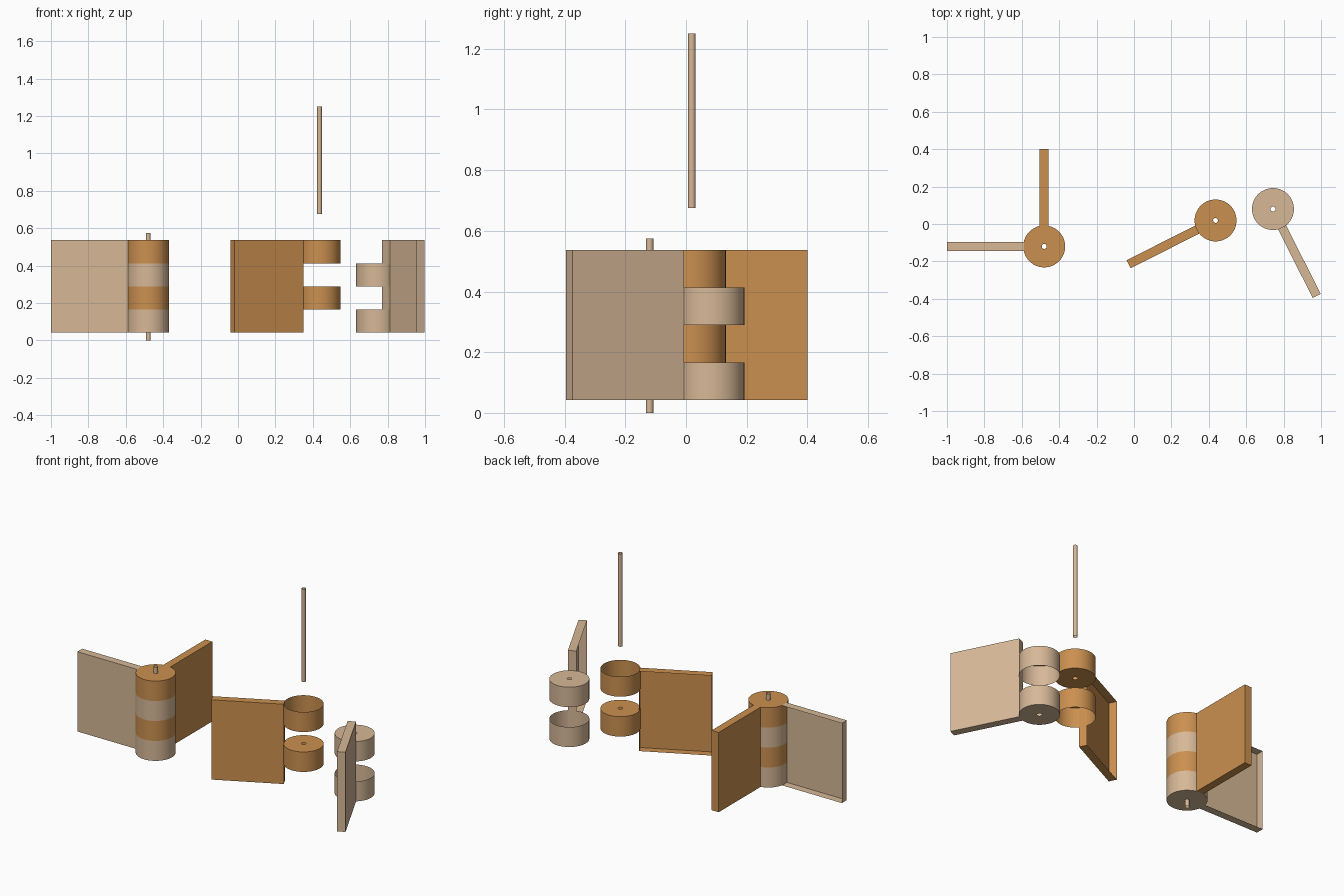
import bpy
import bmesh
from math import radians
from mathutils import Matrix, Vector

cube = bpy.data.objects.get("Cube")
if cube:
    bpy.data.objects.remove(cube, do_unlink=True)


def material(name, rgb):
    mat = bpy.data.materials.new(name)
    mat.use_nodes = True
    mat.diffuse_color = (*rgb, 1)
    mat.node_tree.nodes["Principled BSDF"].inputs["Base Color"].default_value = (*rgb, 1)
    return mat


PALE = material("pale wood", (0.68, 0.48, 0.31))
BROWN = material("golden brown wood", (0.60, 0.28, 0.08))

RADIUS, BORE, PIN = 0.112, 0.013, 0.0125
BASE, TOP = 0.042, 0.536
STEP = (TOP - BASE) / 4
LENGTH, THICK = 0.52, 0.048
SIDES = 64


def finish(bm, name, mat):
    mesh = bpy.data.meshes.new(name)
    bm.to_mesh(mesh)
    bm.free()
    mesh.materials.append(mat)
    obj = bpy.data.objects.new(name, mesh)
    bpy.context.collection.objects.link(obj)
    return obj


def ring(bm, centre, z, radius):
    place = Matrix.Translation((*centre, z))
    return bmesh.ops.create_circle(bm, segments=SIDES, radius=radius, matrix=place)["verts"]


def bridge(bm, a, b, smooth):
    for i in range(SIDES):
        j = (i + 1) % SIDES
        bm.faces.new((a[i], a[j], b[j], b[i])).smooth = smooth


def barrel(name, mat, centre, z0, z1, radius, low_cap=False, high_cap=False):
    """Round shell with optional drilled end caps."""
    bm = bmesh.new()
    low, high = ring(bm, centre, z0, radius), ring(bm, centre, z1, radius)
    bridge(bm, low, high, True)
    if low_cap:
        bridge(bm, ring(bm, centre, z0, BORE), low, False)
    if high_cap:
        bridge(bm, high, ring(bm, centre, z1, BORE), False)
    return finish(bm, name, mat)


def knuckle(name, mat, centre, slot, **caps):
    z = BASE + slot * STEP
    return barrel(name, mat, centre, z, z + STEP, RADIUS, **caps)


def leaf(name, mat, centre, angle, open_side):
    """Upright board reaching outward from the barrel."""
    inner = 0.109
    bm = bmesh.new()
    bmesh.ops.create_cube(bm, size=1)
    if open_side:
        side = [f for f in bm.faces if f.normal.y < -0.9]
        bmesh.ops.delete(bm, geom=side, context="FACES")
    bm.transform(Matrix.Diagonal((LENGTH - inner, THICK, TOP - BASE, 1)))
    bm.transform(Matrix.Translation(((LENGTH + inner) / 2, 0, (TOP + BASE) / 2)))
    bm.transform(Matrix.Translation((*centre, 0)) @ Matrix.Rotation(radians(angle), 4, "Z"))
    return finish(bm, name, mat)


# Assembled hinge
joined = (-0.48, -0.12)
leaf("joined_pale_leaf", PALE, joined, 180, True)
leaf("joined_brown_leaf", BROWN, joined, 90, False)
for slot in range(4):
    knuckle(f"joined_knuckle_{slot + 1}", BROWN if slot % 2 else PALE, joined, slot,
            low_cap=slot == 0, high_cap=slot == 3)
barrel("joined_pin", PALE, joined, 0, 0.575, PIN)

# Separated brown leaf, with the pin raised above it
brown = (0.436, 0.019)
leaf("loose_brown_leaf", BROWN, brown, 206.7, True)
knuckle("loose_brown_lower_knuckle", BROWN, brown, 1, high_cap=True)
knuckle("loose_brown_upper_knuckle", BROWN, brown, 3, low_cap=True)
barrel("loose_pin", PALE, brown, 0.675, 1.25, PIN)

# Separated pale leaf
pale = (0.743, 0.08)
leaf("loose_pale_leaf", PALE, pale, -63.3, True)
knuckle("loose_pale_lower_knuckle", PALE, pale, 0, low_cap=True)
knuckle("loose_pale_upper_knuckle", PALE, pale, 2, high_cap=True)
